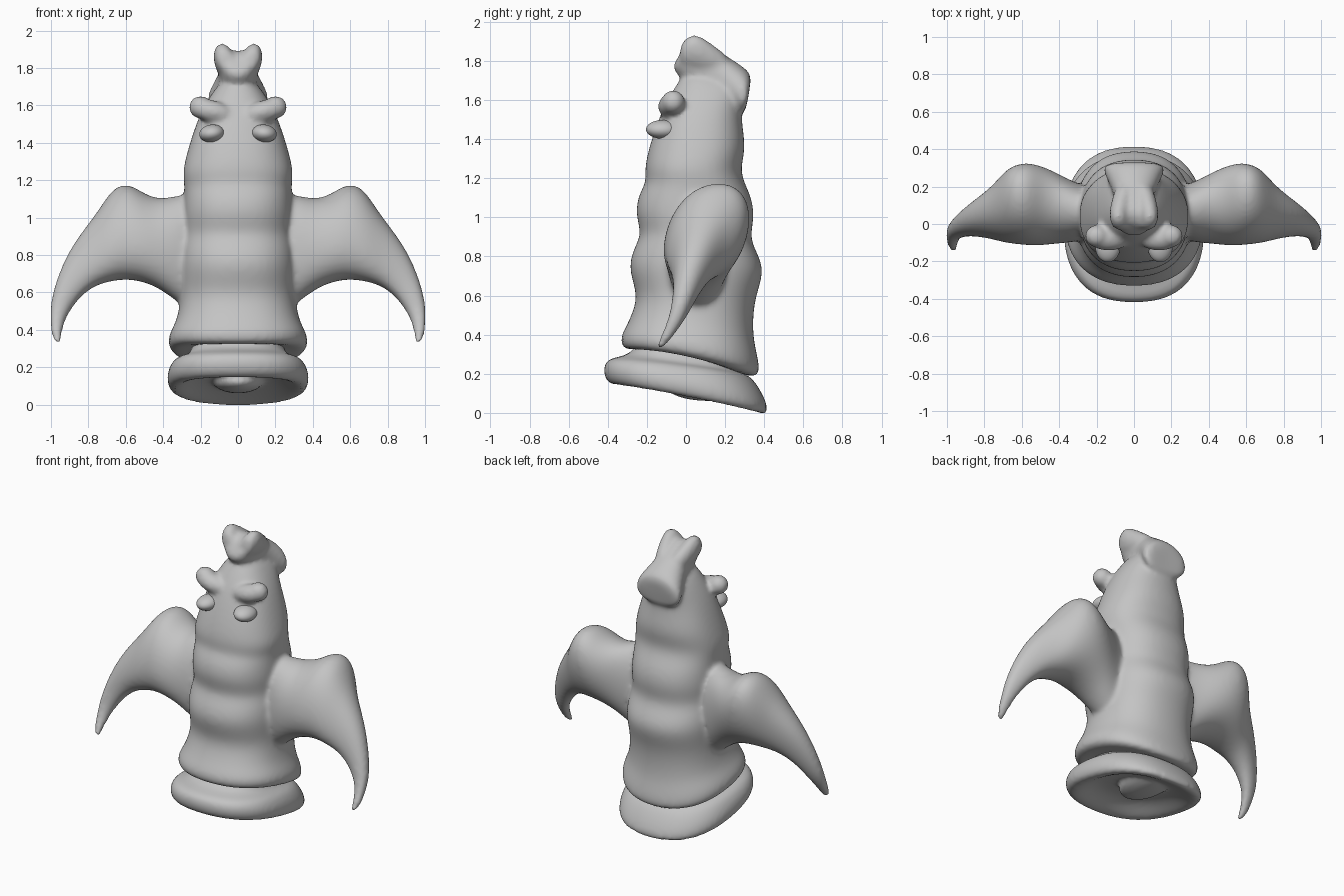
import bpy, bmesh, math
from mathutils import Vector, Matrix

cube = bpy.data.objects.get("Cube")
if cube:
    bpy.data.objects.remove(cube, do_unlink=True)

grey = bpy.data.materials.new("clay_grey")
grey.use_nodes = True
COLOUR = (0.55, 0.55, 0.55, 1)
grey.diffuse_color = COLOUR
for node in grey.node_tree.nodes:
    if node.type == 'BSDF_PRINCIPLED':
        node.inputs["Base Color"].default_value = COLOUR


def loft(bm, rings, sides=20, power=1.0):
    """Skin oval rings: (end point, opposite end point, half-width vector, lift of the flanks)."""
    def bend(t):
        return math.copysign(abs(t) ** power, t)
    loops = []
    for a, b, side, lift in rings:
        a, b, side = Vector(a), Vector(b), Vector(side)
        angles = [math.tau * i / sides for i in range(sides)]
        loops.append([bm.verts.new((a + b) / 2 + (a - b) / 2 * bend(math.cos(t))
                                   + side * bend(math.sin(t))
                                   + Vector((0, 0, lift * math.sin(t) ** 2)))
                      for t in angles])
    for lo, hi in zip(loops, loops[1:]):
        for i in range(sides):
            j = (i + 1) % sides
            bm.faces.new((lo[i], lo[j], hi[j], hi[i]))
    # Close each end with a small inner ring and a centre cap
    for loop in (loops[0], loops[-1]):
        mid = sum((v.co for v in loop), Vector()) / sides
        inner = [bm.verts.new(v.co.lerp(mid, 0.6)) for v in loop]
        for i in range(sides):
            j = (i + 1) % sides
            bm.faces.new((loop[i], loop[j], inner[j], inner[i]))
        bm.faces.new(inner)


def upright(rows):
    """Rings across the body: front y, front z, back y, back z, half width, flank lift."""
    return [((0, yf, zf), (0, yb, zb), (w, 0, 0), lift) for yf, zf, yb, zb, w, lift in rows]


def blob(bm, centre, size, tilt=0.0):
    matrix = (Matrix.Translation(centre) @ Matrix.Rotation(tilt, 4, 'Y')
              @ Matrix.Diagonal((*size, 1)))
    bmesh.ops.create_uvsphere(bm, u_segments=16, v_segments=10, radius=1, matrix=matrix)


def finish(name, bm, fuse=True):
    bmesh.ops.recalc_face_normals(bm, faces=bm.faces)
    for face in bm.faces:
        face.smooth = True
    mesh = bpy.data.meshes.new(name)
    bm.to_mesh(mesh)
    bm.free()
    mesh.materials.append(grey)
    obj = bpy.data.objects.new(name, mesh)
    bpy.context.collection.objects.link(obj)
    sub = obj.modifiers.new("round", 'SUBSURF')
    sub.levels = sub.render_levels = 2
    if fuse:
        remesh = obj.modifiers.new("fuse", 'REMESH')
        remesh.mode = 'VOXEL'
        remesh.voxel_size = 0.014
        remesh.use_smooth_shade = True
        soft = obj.modifiers.new("soften", 'SMOOTH')
        soft.factor = 0.5
        soft.iterations = 8


# Ribbed torso, flaring to a drooping rolled hem
body = bmesh.new()
loft(body, upright([
    (-.01, 1.74, .29, 1.69, .10, 0), (-.05, 1.68, .31, 1.64, .145, 0),
    (-.11, 1.58, .285, 1.56, .198, 0), (-.155, 1.47, .29, 1.47, .238, 0),
    (-.20, 1.33, .31, 1.35, .278, 0), (-.215, 1.24, .28, 1.25, .30, 0),
    (-.205, 1.18, .30, 1.18, .29, 0), (-.245, 1.12, .34, 1.1, .292, 0),
    (-.265, 1.02, .355, 1.0, .298, 0), (-.23, .92, .33, .9, .29, .01),
    (-.26, .86, .36, .83, .305, .01), (-.305, .75, .41, .73, .32, .01),
    (-.255, .62, .36, .6, .31, .01), (-.265, .54, .345, .48, .315, .02),
    (-.305, .45, .35, .37, .335, .03), (-.34, .39, .37, .29, .378, .03),
    (-.335, .335, .385, .20, .378, .035), (-.29, .32, .35, .18, .33, .03),
    (-.22, .335, .28, .20, .26, .02)]), 20, 0.86)

# Crest: blunt rear end rising towards a fork
loft(body, upright([
    (.30, 1.525, .338, 1.74, .175, -.02), (.26, 1.53, .275, 1.785, .162, -.02),
    (.16, 1.6, .19, 1.84, .112, 0), (.05, 1.65, .12, 1.88, .10, .01),
    (-.02, 1.70, .06, 1.905, .10, .01), (-.075, 1.76, .0, 1.875, .075, .01)]), 16, 0.92)

# Prongs of the fork, and wings: thick blunt shoulder sweeping to a hooked tip
# (top point, bottom point, half thickness)
PRONG = [
    ((.045, .22, 1.825), (.05, .20, 1.72), .05), ((.078, .12, 1.90), (.065, .10, 1.74), .055),
    ((.092, .04, 1.955), (.06, .03, 1.75), .06), ((.08, -.025, 1.90), (.04, -.035, 1.76), .05)]
WING = [
    ((.20, .08, 1.13), (.20, .05, .46), .13), ((.31, .07, 1.13), (.31, .05, .53), .16),
    ((.41, .12, 1.10), (.42, .05, .62), .19), ((.50, .15, 1.13), (.53, .05, .66), .215),
    ((.58, .17, 1.19), (.62, .05, .665), .215), ((.67, .17, 1.17), (.70, .03, .65), .19),
    ((.75, .10, 1.03), (.77, .02, .63), .135), ((.89, .05, .86), (.85, .0, .57), .085),
    ((.975, .0, .67), (.91, -.03, .48), .055), ((1.015, -.04, .5), (.935, -.07, .42), .04),
    ((.995, -.125, .345), (.945, -.14, .325), .024)]
for s in (1, -1):
    loft(body, [((s * a[0], a[1], a[2]), (s * b[0], b[1], b[2]), (t, 0, 0), 0)
                for a, b, t in PRONG], 12)
    loft(body, [((s * a[0], a[1], a[2]), (s * b[0], b[1], b[2]), (0, t, 0), 0)
                for a, b, t in WING], 16, 0.92)
    # Brow
    blob(body, (s * .135, -.08, 1.567), (.12, .065, .06), s * -.25)
    blob(body, (s * .20, -.065, 1.59), (.065, .062, .062))
finish("body_with_wings", body)

# Separate base: neck, thick tilted rim and hollow underside with a soft ridge
base = bmesh.new()
loft(base, upright([
    (-.25, .40, .27, .30, .25, 0), (-.265, .31, .26, .21, .25, 0),
    (-.35, .285, .29, .205, .31, .005), (-.41, .275, .345, .18, .35, .01),
    (-.43, .22, .405, .08, .388, .01), (-.41, .155, .43, .0, .375, .01),
    (-.36, .14, .39, -.012, .33, .01), (-.29, .165, .32, .035, .27, .01),
    (-.20, .19, .21, .09, .19, .01)]), 24, 0.82)
blob(base, (0, .12, .125), (.14, .22, .065))
finish("base", base)

# Protruding eyes
for s, side in ((1, "left"), (-1, "right")):
    eye = bmesh.new()
    blob(eye, (s * .14, -.12, 1.45), (.07, .088, .048), s * .12)
    finish(side + "_eye", eye, fuse=False)
